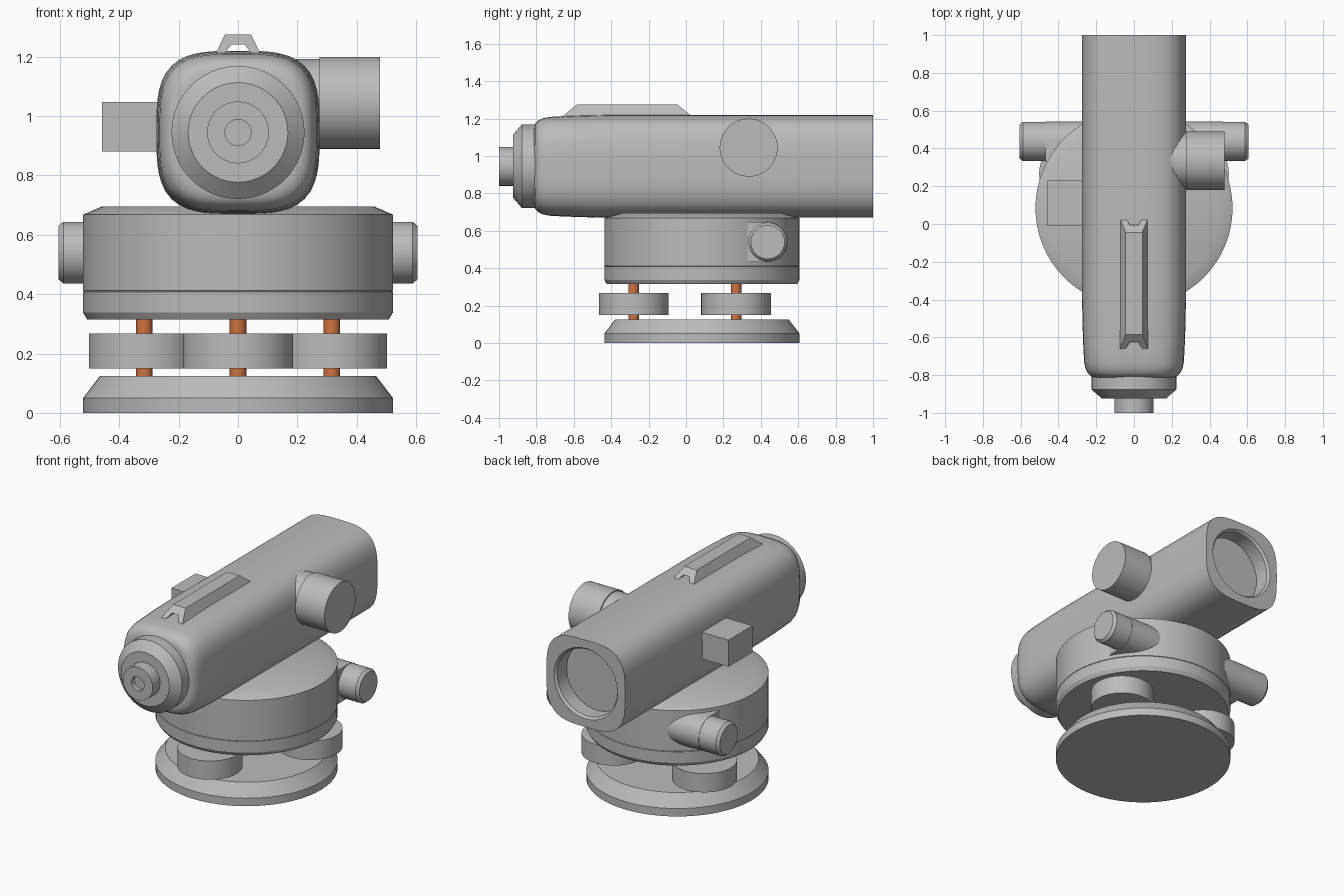
import bpy, bmesh, math
from mathutils import Vector

if "Cube" in bpy.data.objects:
    bpy.data.objects.remove(bpy.data.objects["Cube"])

CY = 0.085      # y centre of the round base
TZ = 0.945      # height of the telescope axis
SEG = 64


def material(name, rgb):
    m = bpy.data.materials.new(name)
    m.diffuse_color = (*rgb, 1)
    m.use_nodes = True
    m.node_tree.nodes["Principled BSDF"].inputs["Base Color"].default_value = m.diffuse_color
    return m


GREY = material("grey_metal", (0.5, 0.5, 0.5))
ORANGE = material("orange_screw", (0.62, 0.17, 0.05))


def loft(name, rings, mat=GREY, angle=30):
    """Skin a list of equal-length point rings and cap both ends."""
    bm = bmesh.new()
    loops = [[bm.verts.new(p) for p in ring] for ring in rings]
    n = len(loops[0])
    for a, b in zip(loops, loops[1:]):
        for i in range(n):
            j = (i + 1) % n
            bm.faces.new((a[i], a[j], b[j], b[i]))
    bm.faces.new(loops[0])
    bm.faces.new(loops[-1])
    bmesh.ops.recalc_face_normals(bm, faces=bm.faces)
    me = bpy.data.meshes.new(name)
    bm.to_mesh(me)
    bm.free()
    me.materials.append(mat)
    ob = bpy.data.objects.new(name, me)
    bpy.context.collection.objects.link(ob)
    bpy.ops.object.select_all(action='DESELECT')
    ob.select_set(True)
    bpy.context.view_layer.objects.active = ob
    bpy.ops.object.shade_smooth_by_angle(angle=math.radians(angle))
    return ob


def turned(name, axis, centre, profile, mat=GREY, seg=SEG):
    """Turned part: profile is (radius, position along axis)."""
    rings = []
    for r, t in profile:
        ring = []
        for i in range(seg):
            a = 2 * math.pi * i / seg
            u, v = r * math.cos(a), r * math.sin(a)
            p = {'x': (t, u, v), 'y': (u, t, v), 'z': (u, v, t)}[axis]
            ring.append(Vector(p) + Vector(centre))
        rings.append(ring)
    return loft(name, rings, mat)


def section(y, r, power):
    """Superellipse ring across the telescope (power 2 is a circle)."""
    ring = []
    for i in range(SEG):
        a = 2 * math.pi * i / SEG
        c, s = math.cos(a), math.sin(a)
        k = r / (abs(c) ** power + abs(s) ** power) ** (1 / power)
        ring.append((k * c, y, TZ + k * s))
    return ring


# Base plate and rotating housing
turned("base_plate", 'z', (0, CY, 0), [(0.522, 0), (0.522, 0.05), (0.465, 0.125)])
turned("housing", 'z', (0, CY, 0),
       [(0.508, 0.315), (0.522, 0.338), (0.522, 0.408), (0.519, 0.41),
        (0.522, 0.412), (0.522, 0.668), (0.46, 0.695)])

# Three levelling screws with their foot discs
for i in range(3):
    a = math.radians(-90 + 120 * i)
    c = (0.365 * math.cos(a), CY + 0.365 * math.sin(a), 0)
    turned(f"screw_{i}", 'z', c, [(0.028, 0.11), (0.028, 0.33)], ORANGE, 32)
    turned(f"foot_disc_{i}", 'z', c, [(0.186, 0.15), (0.186, 0.268)])

# Side drive knobs, each on a U-shaped sleeve
for side, s in (("left", -1), ("right", 1)):
    c = (0, 0.437, 0.54)
    turned(f"drive_knob_{side}", 'x', c,
           [(0.104, s * 0.46), (0.104, s * 0.588), (0.09, s * 0.605)])
    arc = [math.radians(-90 + 180 * i / 24) for i in range(25)]
    outline = [(c[1] + 0.106 * math.cos(a), c[2] + 0.106 * math.sin(a)) for a in arc]
    outline += [(0.33, c[2] + 0.106), (0.33, c[2] - 0.106)]
    loft(f"knob_sleeve_{side}", [[(s * x, y, z) for y, z in outline] for x in (0.25, 0.468)])

# Telescope body: rounded nose, long tube, recessed objective
P = 3.4
stations = [(-0.812, 0.205), (-0.806, 0.228), (-0.79, 0.245), (-0.765, 0.257),
            (-0.73, 0.264), (-0.66, 0.268), (-0.55, 0.272), (-0.4, 0.275), (1.0, 0.275)]
rings = [section(y, r, P) for y, r in stations]
rings += [section(1.0, 0.222, 2), section(0.985, 0.21, 2), section(0.89, 0.21, 2)]
loft("telescope_body", rings)

# Eyepiece collar and eyepiece with small recess
turned("eyepiece_collar", 'y', (0, 0, TZ),
       [(0.224, -0.79), (0.224, -0.877), (0.168, -0.925)])
turned("eyepiece", 'y', (0, 0, TZ),
       [(0.104, -0.9), (0.104, -1.0), (0.044, -1.0), (0.044, -0.97)])

# Focus knob on the right
c = (0, 0.335, 1.045)
turned("focus_neck", 'x', c, [(0.147, 0.1), (0.147, 0.29)])
turned("focus_knob", 'x', c, [(0.155, 0.275), (0.155, 0.478)])

# Level viewer block on the left
loft("level_viewer", [[(x, y, z) for y, z in
                       ((-0.01, 0.88), (0.23, 0.88), (0.23, 1.048), (-0.01, 1.048))]
                      for x in (-0.2, -0.458)])

# Sight rail: trapezoid arch whose ends slope outward to the base
arch = [(-0.078, 1.205), (-0.044, 1.275), (0.044, 1.275), (0.078, 1.205),
        (0.05, 1.205), (0.022, 1.242), (-0.022, 1.242), (-0.05, 1.205)]
loft("sight_rail", [[(x, -0.315 + s * (0.27 + (1.275 - z) * 1.2), z) for x, z in arch]
                    for s in (-1, 1)], angle=10)
